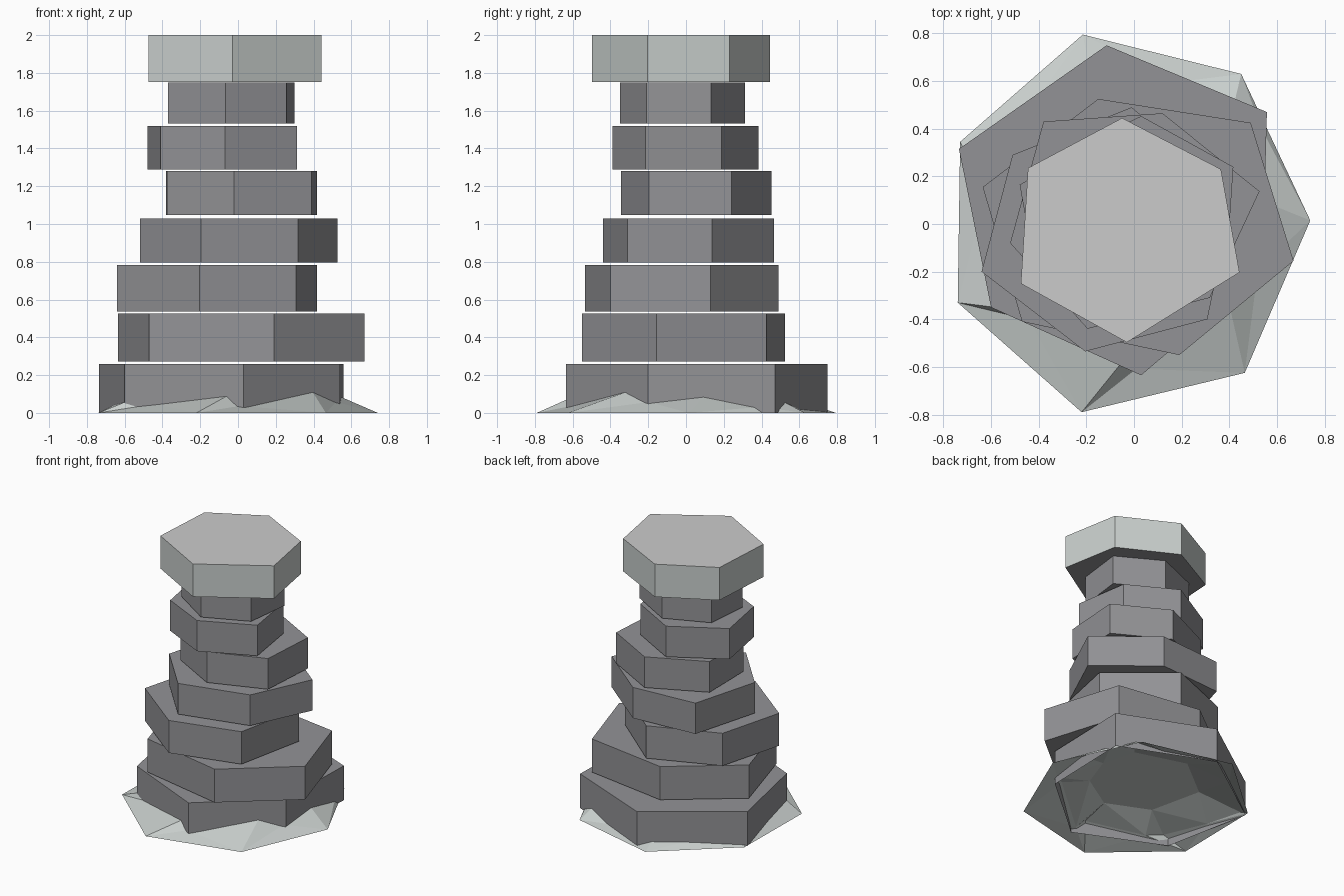
import bpy
import bmesh

cube = bpy.data.objects.get("Cube")
if cube:
    bpy.data.objects.remove(cube, do_unlink=True)


def material(name, rgb):
    mat = bpy.data.materials.new(name)
    mat.use_nodes = True
    color = (*rgb, 1.0)
    mat.diffuse_color = color
    bsdf = next(n for n in mat.node_tree.nodes if n.type == 'BSDF_PRINCIPLED')
    bsdf.inputs["Base Color"].default_value = color
    return mat


stone = material("grey_stone", (0.29, 0.29, 0.305))
pale = material("pale_foam", (0.59, 0.63, 0.615))
top_grey = material("light_grey_top", (0.6, 0.6, 0.6))


def finish(name, bm, mats):
    bmesh.ops.recalc_face_normals(bm, faces=bm.faces)
    mesh = bpy.data.meshes.new(name)
    bm.to_mesh(mesh)
    bm.free()
    for mat in mats:
        mesh.materials.append(mat)
    obj = bpy.data.objects.new(name, mesh)
    bpy.context.collection.objects.link(obj)
    return obj


def slab(name, outline, z0, z1, mats, open_base=False):
    """Upright prism over an uneven six-sided outline."""
    bm = bmesh.new()
    base = bm.faces.new([bm.verts.new((x, y, z0)) for x, y in outline])
    up = bmesh.ops.extrude_face_region(bm, geom=[base], use_keep_orig=True)
    for v in up["geom"]:
        if isinstance(v, bmesh.types.BMVert):
            v.co.z = z1
    if open_base:
        bmesh.ops.delete(bm, geom=[base], context='FACES_ONLY')
    return finish(name, bm, mats)


# Stacked stone slabs, bottom to top; the lowest is hollow underneath
stones = [
    (0.0, 0.26, [(-.115, .75), (-.735, .315), (-.6, -.35), (.03, -.635), (.54, -.2), (.558, .47)]),
    (.273, .525, [(.67, -.155), (.49, .425), (-.15, .525), (-.635, .155), (-.47, -.41), (.19, -.55)]),
    (.537, .783, [(-.64, -.2), (-.205, -.535), (.308, -.4), (.418, .13), (-.01, .49), (-.51, .29)]),
    (.797, 1.03, [(.527, .137), (.12, .465), (-.38, .43), (-.52, -.08), (-.195, -.44), (.318, -.31)]),
    (1.047, 1.28, [(.417, .24), (.03, .453), (-.38, .26), (-.375, -.15), (-.02, -.345), (.388, -.195)]),
    (1.288, 1.52, [(.313, -.215), (.25, .188), (-.1, .383), (-.48, .165), (-.41, -.225), (-.07, -.39)]),
    (1.532, 1.75, [(.298, .133), (-.02, .313), (-.34, .18), (-.37, -.15), (-.065, -.35), (.257, -.21)]),
]
for i, (z0, z1, outline) in enumerate(stones):
    slab(f"stone_slab_{i + 1}", outline, z0, z1, [stone], open_base=(i == 0))

# Capstone: pale sides, light top, stone underside
cap = [(-.05, .445), (-.445, .235), (-.475, -.25), (-.03, -.497), (.443, -.203), (.365, .23)]
capstone = slab("capstone", cap, 1.752, 2.0, [pale, top_grey, stone])
for p in capstone.data.polygons:
    p.material_index = 1 if p.normal.z > 0.5 else 2 if p.normal.z < -0.5 else 0

# Jagged skirt around the foot: outer corner, crest and following dip per sector
skirt = [
    ((-.22, -.79), (-.05, -.59, .09), (.01, -.62, .035)),
    ((.465, -.625), (.4, -.31, .11), (.53, -.2, .055)),
    ((.74, .015), (.545, .1, .085), (.55, .4, .03)),
    ((.45, .63), (.43, .52, .06), (.2, .61, .02)),
    ((-.215, .795), (-.2, .71, .03), (-.4, .56, .03)),
    ((-.73, .345), (-.72, .3, .02), (-.67, 0, .04)),
    ((-.74, -.33), (-.57, -.36, .07), (-.45, -.41, .045)),
]
bm = bmesh.new()
outer, crest, dip, inner = [], [], [], []
for o, c, d in skirt:
    outer.append(bm.verts.new((*o, 0)))
    for ring, (x, y, z) in ((crest, c), (dip, d)):
        ring.append(bm.verts.new((x * 0.98, y * 0.98, z * 1.05)))
    # The skirt carries on under the lowest slab up to a flat roof
    inner.append(bm.verts.new((c[0] * 0.6, c[1] * 0.6, 0.13)))
for i in range(len(skirt)):
    nxt = (i + 1) % len(skirt)
    bm.faces.new((dip[i - 1], outer[i], crest[i]))
    bm.faces.new((crest[i], outer[i], dip[i]))
    bm.faces.new((outer[i], outer[nxt], dip[i]))
    bm.faces.new((crest[i], dip[i], inner[i]))
    bm.faces.new((dip[i], inner[nxt], inner[i]))
    bm.faces.new((dip[i], crest[nxt], inner[nxt]))
bm.faces.new(inner)
finish("foot_skirt", bm, [pale])
